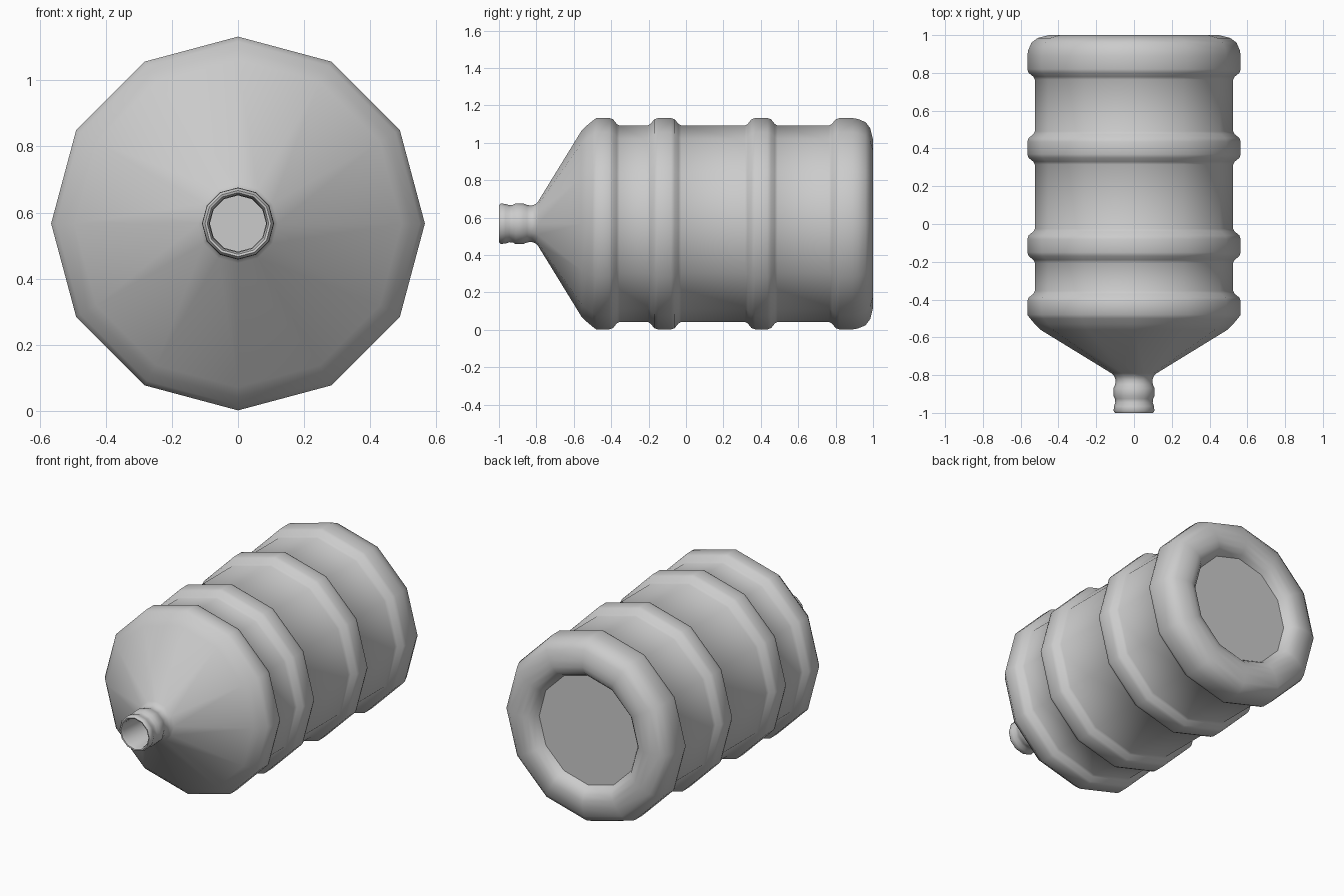
import bpy, bmesh, math

if "Cube" in bpy.data.objects:
    bpy.data.objects.remove(bpy.data.objects["Cube"])

SIDES = 12
CENTRE_Z = 0.567
BODY_R, RIB_R = 0.525, 0.565


def lathe(name, profile, cap_end=False):
    """Revolve (y, radius) points round the bottle's lengthwise axis."""
    bm = bmesh.new()
    rings = []
    for y, r in profile:
        ring = []
        for i in range(SIDES):
            a = 2 * math.pi * i / SIDES
            ring.append(bm.verts.new((r * math.cos(a), y, CENTRE_Z + r * math.sin(a))))
        rings.append(ring)
    for a, b in zip(rings, rings[1:]):
        for i in range(SIDES):
            j = (i + 1) % SIDES
            bm.faces.new((a[i], b[i], b[j], a[j]))
    if cap_end:
        bm.faces.new(rings[-1])
    bmesh.ops.recalc_face_normals(bm, faces=bm.faces)
    mesh = bpy.data.meshes.new(name)
    bm.to_mesh(mesh)
    bm.free()
    obj = bpy.data.objects.new(name, mesh)
    bpy.context.collection.objects.link(obj)
    bpy.ops.object.select_all(action='DESELECT')
    obj.select_set(True)
    bpy.context.view_layer.objects.active = obj
    bpy.ops.object.shade_smooth_by_angle(angle=math.radians(50))
    return obj


def rib(start, end):
    """Rounded hoop that swells out of the body wall."""
    return [(start - 0.035, BODY_R), (start - 0.02, BODY_R + 0.008),
            (start, RIB_R - 0.007), (start + 0.02, RIB_R),
            (end - 0.02, RIB_R), (end, RIB_R - 0.007),
            (end + 0.02, BODY_R + 0.008), (end + 0.035, BODY_R)]


# Open neck: inner wall, rolled lip, groove and collar
neck = [(-0.78, 0.085), (-0.98, 0.087), (-0.998, 0.093), (-1.0, 0.10),
        (-0.99, 0.108), (-0.965, 0.106), (-0.945, 0.099), (-0.925, 0.101),
        (-0.91, 0.109), (-0.87, 0.109), (-0.85, 0.10), (-0.825, 0.097),
        (-0.805, 0.105), (-0.79, 0.12)]

# Conical shoulder running into the first hoop
shoulder = [(-0.56, 0.495), (-0.53, 0.525), (-0.50, 0.55)]
first_rib = rib(-0.50, -0.39)[3:]

# Rounded base with a recessed disc
base = rib(0.80, 0.91)[:5] + [
    (0.92, 0.56), (0.96, 0.543), (0.985, 0.51), (1.0, 0.45),
    (1.0, 0.41), (0.99, 0.375), (0.965, 0.35), (0.94, 0.335)]

profile = (neck + shoulder + first_rib + rib(-0.17, -0.06)
           + rib(0.35, 0.455) + base)
lathe("bottle_shell", profile, cap_end=True)
